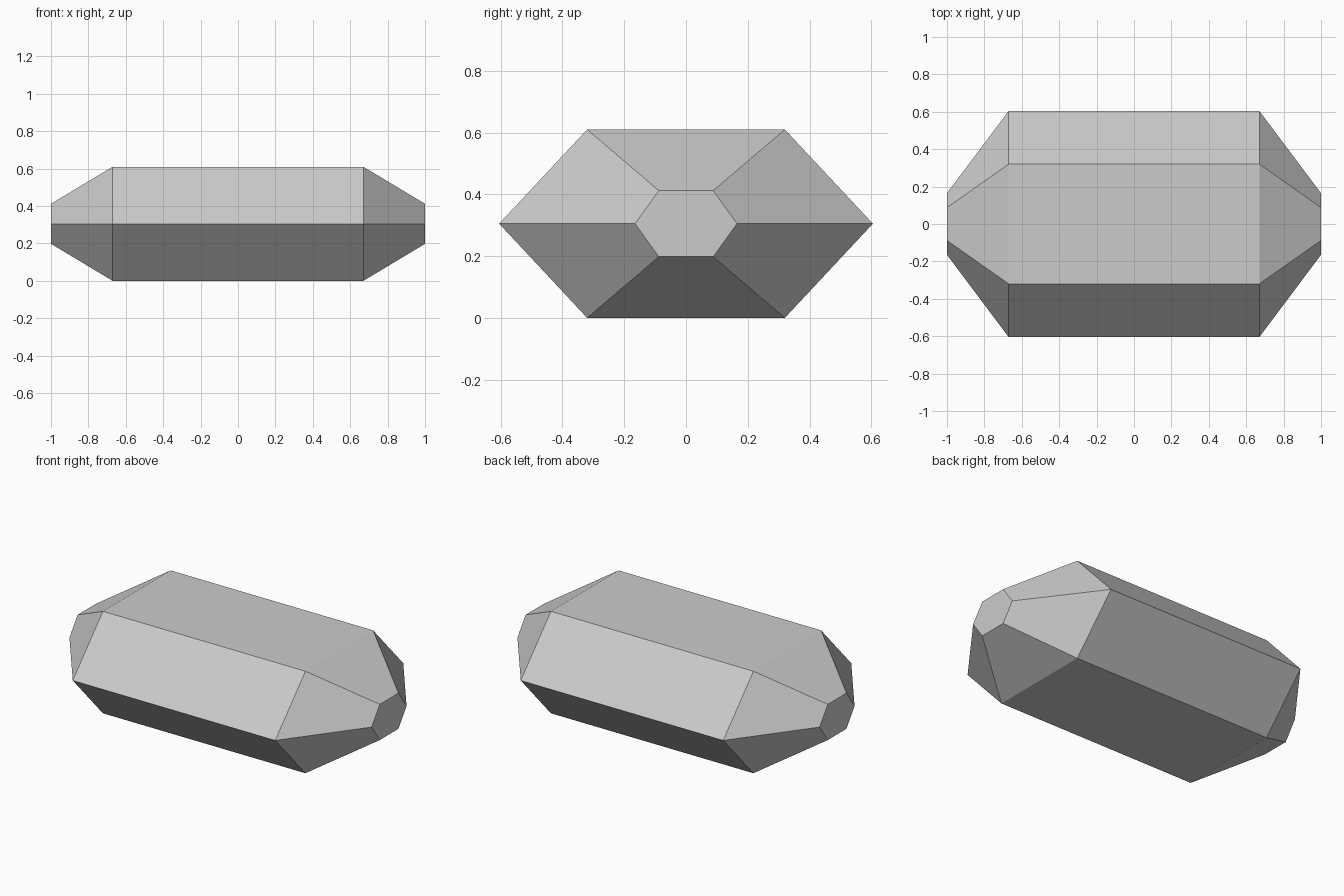
import bpy
import bmesh

cube = bpy.data.objects.get("Cube")
if cube:
    bpy.data.objects.remove(cube, do_unlink=True)

MID_Z = 0.305

# Plain grey material
grey = bpy.data.materials.new("light_grey")
grey.use_nodes = True
colour = (0.6, 0.6, 0.6, 1)
grey.diffuse_color = colour
grey.node_tree.nodes["Principled BSDF"].inputs["Base Color"].default_value = colour


def hex_ring(bm, x, half_width, half_flat, half_height):
    """Six-sided cross-section at x, pointed at the front and back."""
    outline = [(half_width, 0), (half_flat, half_height), (-half_flat, half_height),
               (-half_width, 0), (-half_flat, -half_height), (half_flat, -half_height)]
    return [bm.verts.new((x, y, MID_Z + z)) for y, z in outline]


# Hexagonal bar with tapered, flat-tipped ends
tip = (0.165, 0.088, 0.107)
body = (0.605, 0.32, 0.305)
bm = bmesh.new()
rings = [hex_ring(bm, x, *size)
         for x, size in ((-1, tip), (-0.67, body), (0.67, body), (1, tip))]
for a, b in zip(rings, rings[1:]):
    for i in range(6):
        j = (i + 1) % 6
        bm.faces.new((a[i], a[j], b[j], b[i]))
bm.faces.new(rings[0])
bm.faces.new(rings[-1])
bmesh.ops.recalc_face_normals(bm, faces=bm.faces)

mesh = bpy.data.meshes.new("faceted_bar")
bm.to_mesh(mesh)
bm.free()
mesh.materials.append(grey)
bar = bpy.data.objects.new("faceted_bar", mesh)
bpy.context.collection.objects.link(bar)
